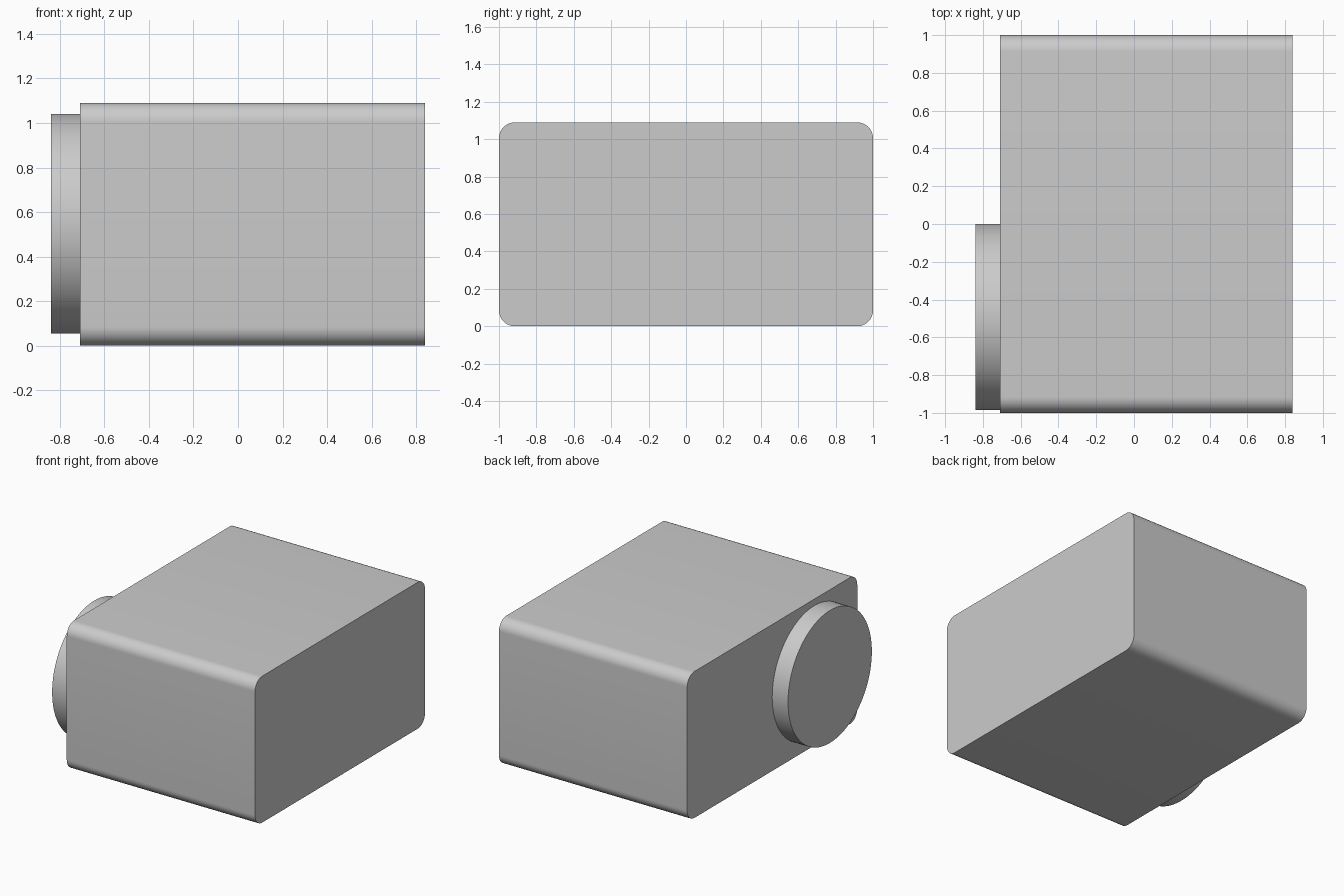
import bpy
import bmesh
from math import cos, sin, pi, radians

cube = bpy.data.objects.get("Cube")
if cube:
    bpy.data.objects.remove(cube, do_unlink=True)

# Single plain grey
grey = bpy.data.materials.new("light_grey")
grey.use_nodes = True
colour = (0.6, 0.6, 0.6, 1)
grey.diffuse_color = colour
grey.node_tree.nodes["Principled BSDF"].inputs["Base Color"].default_value = colour


def extrude_x(name, outline, x0, x1):
    """Extrude a closed (y, z) outline along x into a capped solid."""
    bm = bmesh.new()
    face = bm.faces.new([bm.verts.new((x0, y, z)) for y, z in outline])
    moved = bmesh.ops.extrude_face_region(bm, geom=[face], use_keep_orig=True)["geom"]
    verts = [v for v in moved if isinstance(v, bmesh.types.BMVert)]
    bmesh.ops.translate(bm, verts=verts, vec=(x1 - x0, 0, 0))
    bmesh.ops.recalc_face_normals(bm, faces=bm.faces)
    mesh = bpy.data.meshes.new(name)
    bm.to_mesh(mesh)
    bm.free()
    mesh.materials.append(grey)
    obj = bpy.data.objects.new(name, mesh)
    bpy.context.collection.objects.link(obj)
    bpy.ops.object.select_all(action='DESELECT')
    obj.select_set(True)
    bpy.context.view_layer.objects.active = obj
    bpy.ops.object.shade_smooth_by_angle(angle=radians(30))
    return obj


def arc(cy, cz, r, start, sweep, steps):
    return [(cy + r * cos(start + sweep * i / steps),
             cz + r * sin(start + sweep * i / steps)) for i in range(steps + 1)]


# Body: rounded rectangle running along x
height, radius = 1.09, 0.085
outline = []
for i, (sy, sz) in enumerate([(1, 1), (-1, 1), (-1, -1), (1, -1)]):
    outline += arc(sy * (1 - radius), height / 2 + sz * (height / 2 - radius),
                   radius, i * pi / 2, pi / 2, 12)
extrude_x("body", outline, -0.71, 0.84)

# Round disc on the right side, near the front
extrude_x("side_disc", arc(-0.493, 0.548, 0.493, 0, 2 * pi, 96)[:-1], -0.84, -0.71)
